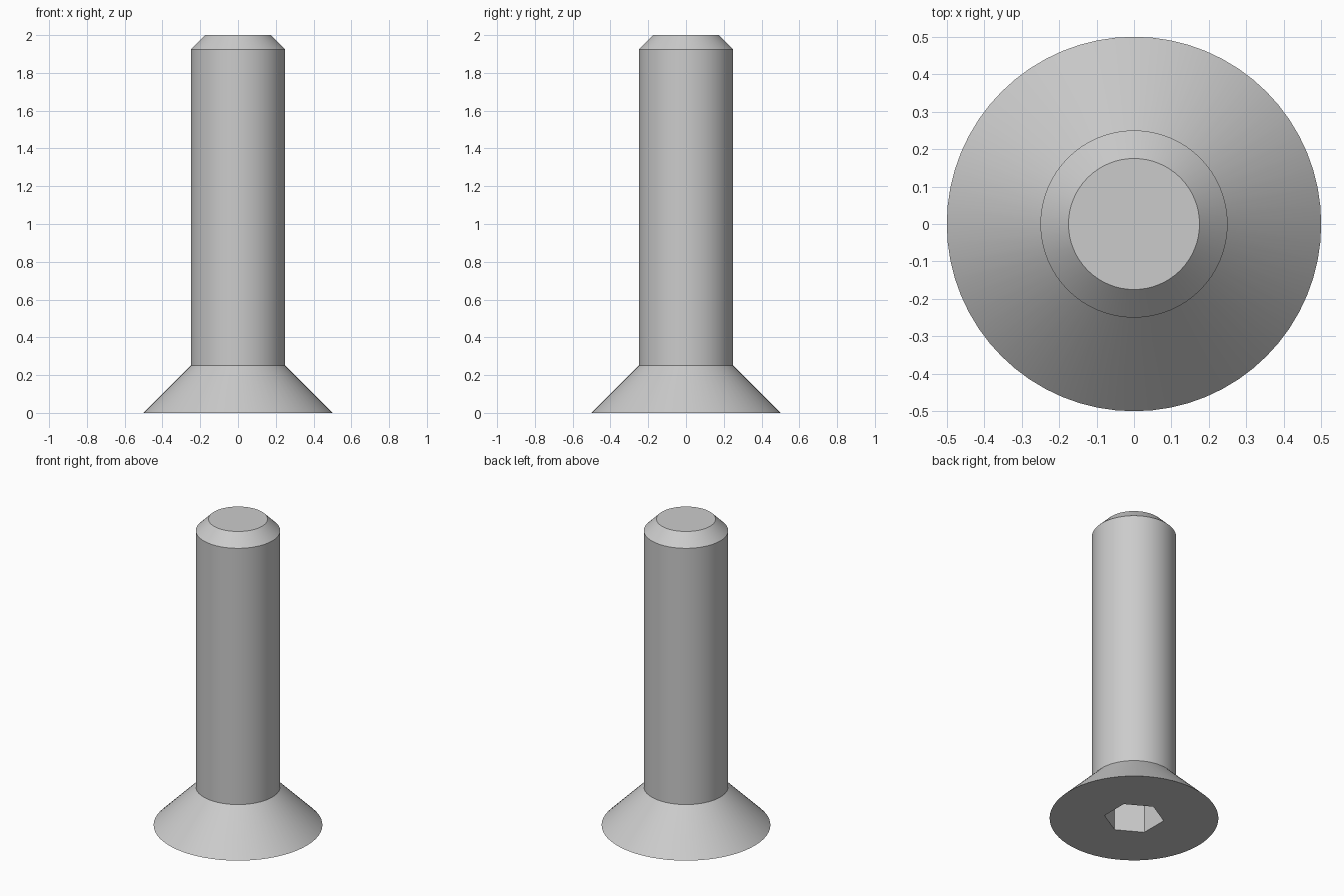
import bpy
import bmesh
from math import cos, sin, pi, radians

SIDES = 64

cube = bpy.data.objects.get("Cube")
if cube:
    bpy.data.objects.remove(cube, do_unlink=True)

steel = bpy.data.materials.new("grey_steel")
steel.use_nodes = True
grey = (0.6, 0.6, 0.6, 1)
steel.diffuse_color = grey
steel.node_tree.nodes["Principled BSDF"].inputs["Base Color"].default_value = grey

bm = bmesh.new()


def ring(radius, z, sides=SIDES, turn=0):
    """Closed loop of vertices around the z axis."""
    angles = [turn + 2 * pi * i / sides for i in range(sides)]
    return [bm.verts.new((radius * cos(a), radius * sin(a), z)) for a in angles]


def skin(lower, upper):
    """Wall of quads between two matching loops."""
    n = len(lower)
    for i in range(n):
        j = (i + 1) % n
        bm.faces.new((lower[i], lower[j], upper[j], upper[i]))


def loop_edges(loop):
    return [bm.edges.get((loop[i - 1], loop[i])) for i in range(len(loop))]


# Countersunk head, shank and chamfered tip
profile = [(0.5, 0), (0.25, 0.25), (0.25, 1.925), (0.175, 2)]
rings = [ring(r, z) for r, z in profile]
for lower, upper in zip(rings, rings[1:]):
    skin(lower, upper)
bm.faces.new(rings[-1])

# Hexagonal socket sunk into the head
mouth = ring(0.178, 0, 6, radians(30))
floor = ring(0.178, 0.23, 6, radians(30))
skin(mouth, floor)
bm.faces.new(floor)

# Flat underside of the head, between the rim and the socket
bmesh.ops.triangle_fill(bm, use_beauty=True, normal=(0, 0, -1),
                        edges=loop_edges(rings[0]) + loop_edges(mouth))
bmesh.ops.recalc_face_normals(bm, faces=bm.faces)

mesh = bpy.data.meshes.new("countersunk_screw")
bm.to_mesh(mesh)
bm.free()
mesh.materials.append(steel)
screw = bpy.data.objects.new("countersunk_screw", mesh)
bpy.context.collection.objects.link(screw)

# Smooth round walls, crisp edges
bpy.ops.object.select_all(action="DESELECT")
screw.select_set(True)
bpy.context.view_layer.objects.active = screw
bpy.ops.object.shade_smooth_by_angle(angle=radians(30))
